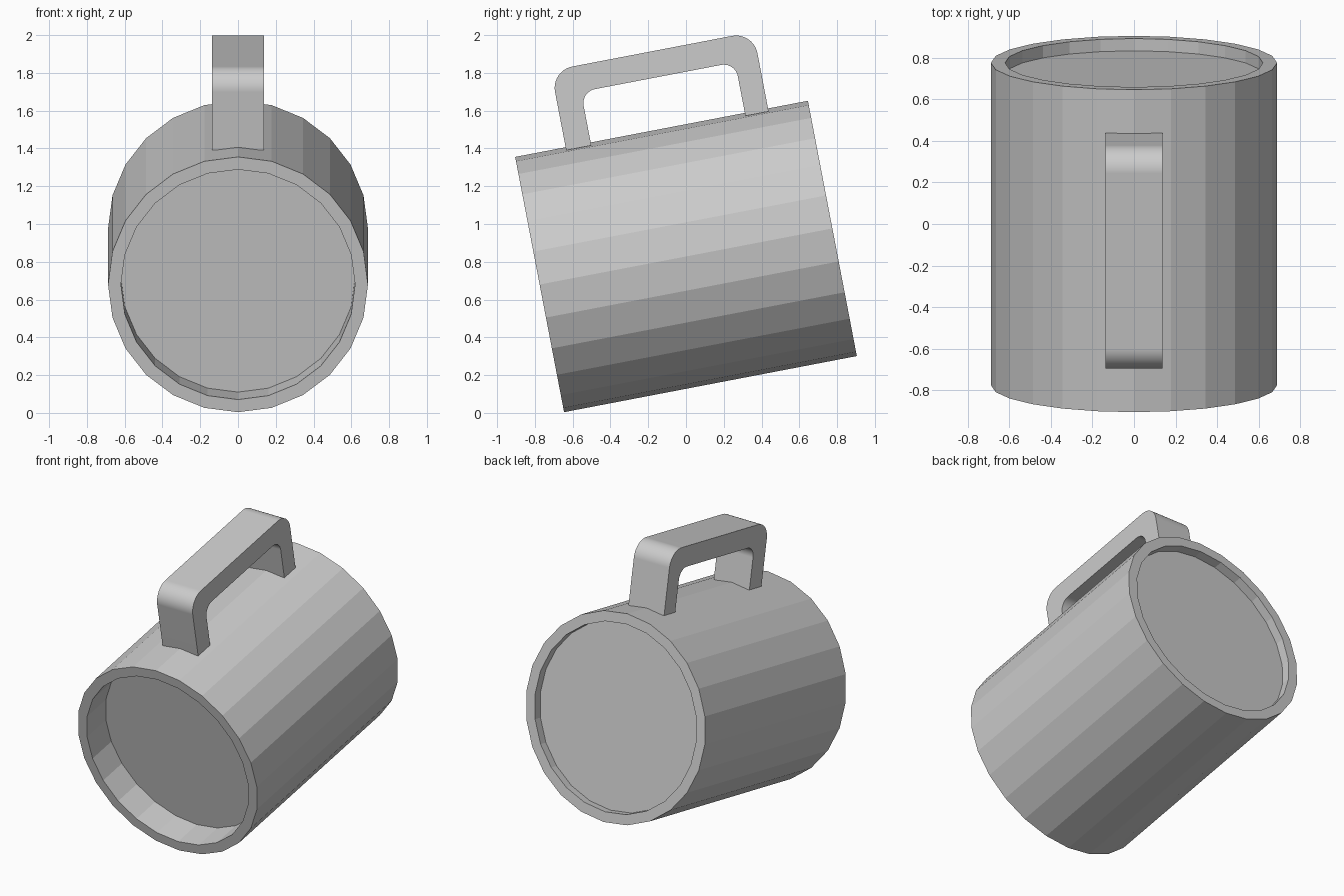
import bpy, bmesh
from math import sin, cos, pi, radians

if "Cube" in bpy.data.objects:
    bpy.data.objects.remove(bpy.data.objects["Cube"])

TILT = radians(10.85)
CENTRE_Z = 0.828


def make_object(name, bm):
    bmesh.ops.recalc_face_normals(bm, faces=bm.faces)
    mesh = bpy.data.meshes.new(name)
    bm.to_mesh(mesh)
    bm.free()
    ob = bpy.data.objects.new(name, mesh)
    bpy.context.collection.objects.link(ob)
    # Lying mug, rim towards the front and tipped down
    ob.rotation_euler.x = TILT
    ob.location.z = CENTRE_Z
    return ob


def lathe_y(name, profile, sides):
    """Spin (radius, y) points around the y axis and cap both ends."""
    bm = bmesh.new()
    rings = [[bm.verts.new((r * cos(2 * pi * i / sides), y, r * sin(2 * pi * i / sides)))
              for i in range(sides)] for r, y in profile]
    for a, b in zip(rings, rings[1:]):
        for i in range(sides):
            j = (i + 1) % sides
            bm.faces.new((a[i], a[j], b[j], b[i]))
    bm.faces.new(rings[0])
    bm.faces.new(rings[-1])
    return make_object(name, bm)


def arch(left, right, foot, top, radius, steps=10):
    """Points (y, z) of a rounded arch, left foot to right foot."""
    pts = [(left, foot)]
    for cx, start in ((left + radius, pi), (right - radius, pi / 2)):
        for i in range(steps + 1):
            a = start - pi / 2 * i / steps
            pts.append((cx + radius * cos(a), top - radius + radius * sin(a)))
    return pts + [(right, foot)]


# Mug body: deep recess at the front opening, shallow recess under the base
R, R_IN, HALF = 0.688, 0.62, 0.789
lathe_y("mug_body", [(R_IN, -HALF + 0.21), (R_IN, -HALF), (R, -HALF),
                     (R, HALF), (R_IN, HALF), (R_IN, HALF - 0.06)], 24)

# Handle: strip between an outer and an inner rounded arch
outer = arch(-0.517, 0.574, 0.672, 1.101, 0.115)
inner = arch(-0.382, 0.449, 0.672, 0.961, 0.075)
bm = bmesh.new()
sections = [[bm.verts.new((x, y, z)) for x, (y, z) in
             ((-0.137, o), (0.137, o), (0.137, i), (-0.137, i))]
            for o, i in zip(outer, inner)]
for a, b in zip(sections, sections[1:]):
    for k in range(4):
        m = (k + 1) % 4
        bm.faces.new((a[k], a[m], b[m], b[k]))
bm.faces.new(sections[0])
bm.faces.new(sections[-1])
handle = make_object("handle", bm)

# Smooth rounded corners, crisp side edges
bpy.ops.object.select_all(action='DESELECT')
handle.select_set(True)
bpy.context.view_layer.objects.active = handle
bpy.ops.object.shade_smooth_by_angle(angle=radians(30))
weighted = handle.modifiers.new("weighted_normals", 'WEIGHTED_NORMAL')
weighted.keep_sharp = True
